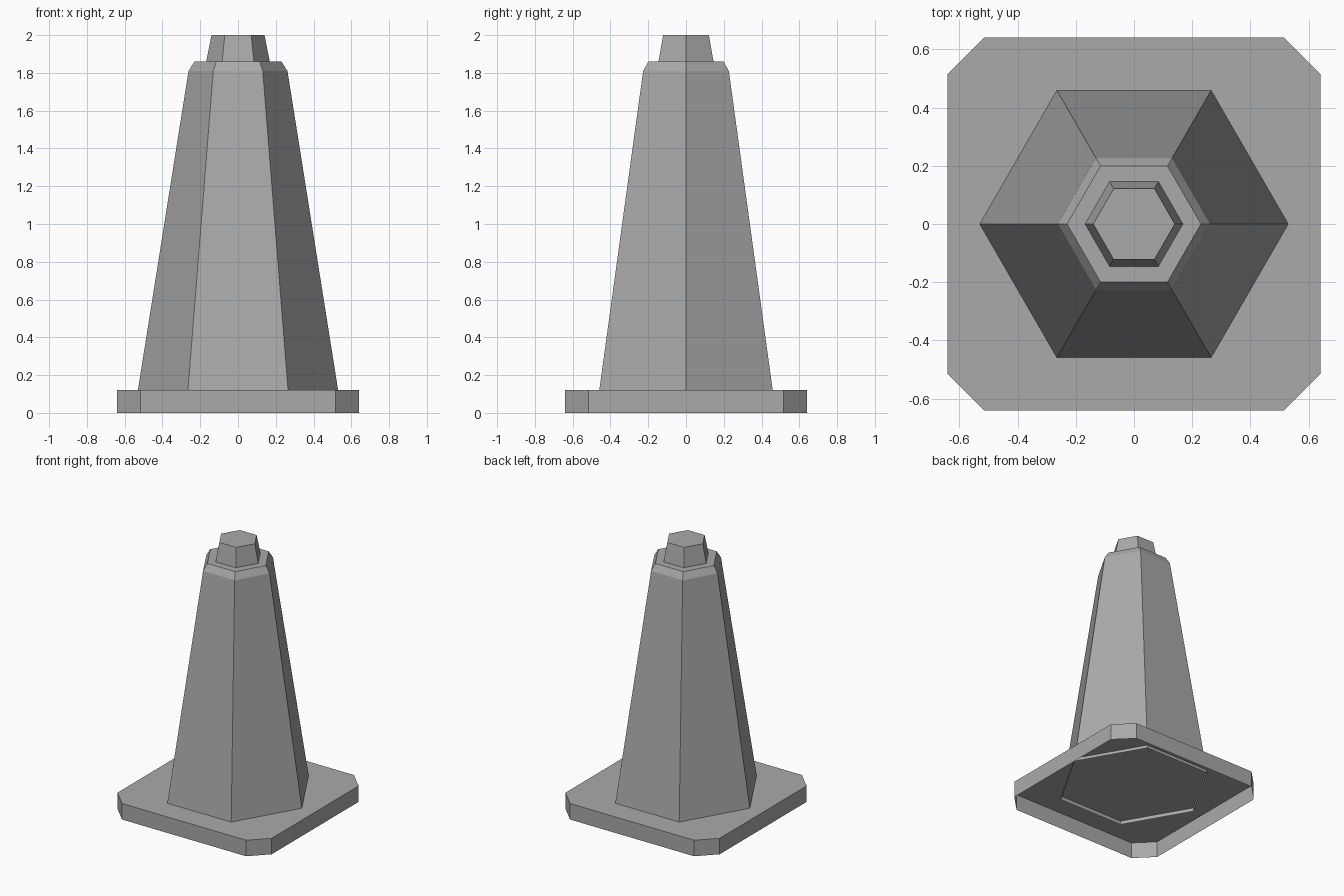
import bpy, bmesh
from math import cos, sin, pi

old = bpy.data.objects.get("Cube")
if old:
    bpy.data.objects.remove(old, do_unlink=True)

grey = bpy.data.materials.new("plain grey")
grey.use_nodes = True
colour = (0.4, 0.4, 0.4, 1)
grey.diffuse_color = colour
grey.node_tree.nodes["Principled BSDF"].inputs["Base Color"].default_value = colour


def hexagon(radius, z):
    return [(radius * cos(i * pi / 3), radius * sin(i * pi / 3), z) for i in range(6)]


def clipped_square(half, cut, z):
    pts = []
    for sx, sy in ((1, 1), (-1, 1), (-1, -1), (1, -1)):
        pair = [(sx * half, sy * cut, z), (sx * cut, sy * half, z)]
        pts += pair if sx * sy > 0 else pair[::-1]
    return pts


def open_shell(name, rings):
    """Skin stacked rings from bottom to top, capped on top and open below."""
    bm = bmesh.new()
    loops = [[bm.verts.new(p) for p in ring] for ring in rings]
    n = len(loops[0])
    for low, high in zip(loops, loops[1:]):
        for i in range(n):
            j = (i + 1) % n
            bm.faces.new((low[i], low[j], high[j], high[i]))
    bm.faces.new(loops[-1])
    mesh = bpy.data.meshes.new(name)
    bm.to_mesh(mesh)
    bm.free()
    mesh.materials.append(grey)
    obj = bpy.data.objects.new(name, mesh)
    bpy.context.collection.objects.link(obj)


# Hollow base plate with clipped corners
open_shell("base_plate", [clipped_square(0.64, 0.515, z) for z in (0, 0.12)])

# Tapered six-sided body, sunk slightly through the plate, with a sloped shoulder
open_shell("cone_body", [hexagon(0.534, 0.095), hexagon(0.262, 1.81), hexagon(0.23, 1.86)])

# Small tapered cap
open_shell("cone_tip", [hexagon(0.168, 1.86), hexagon(0.14, 2.0)])
